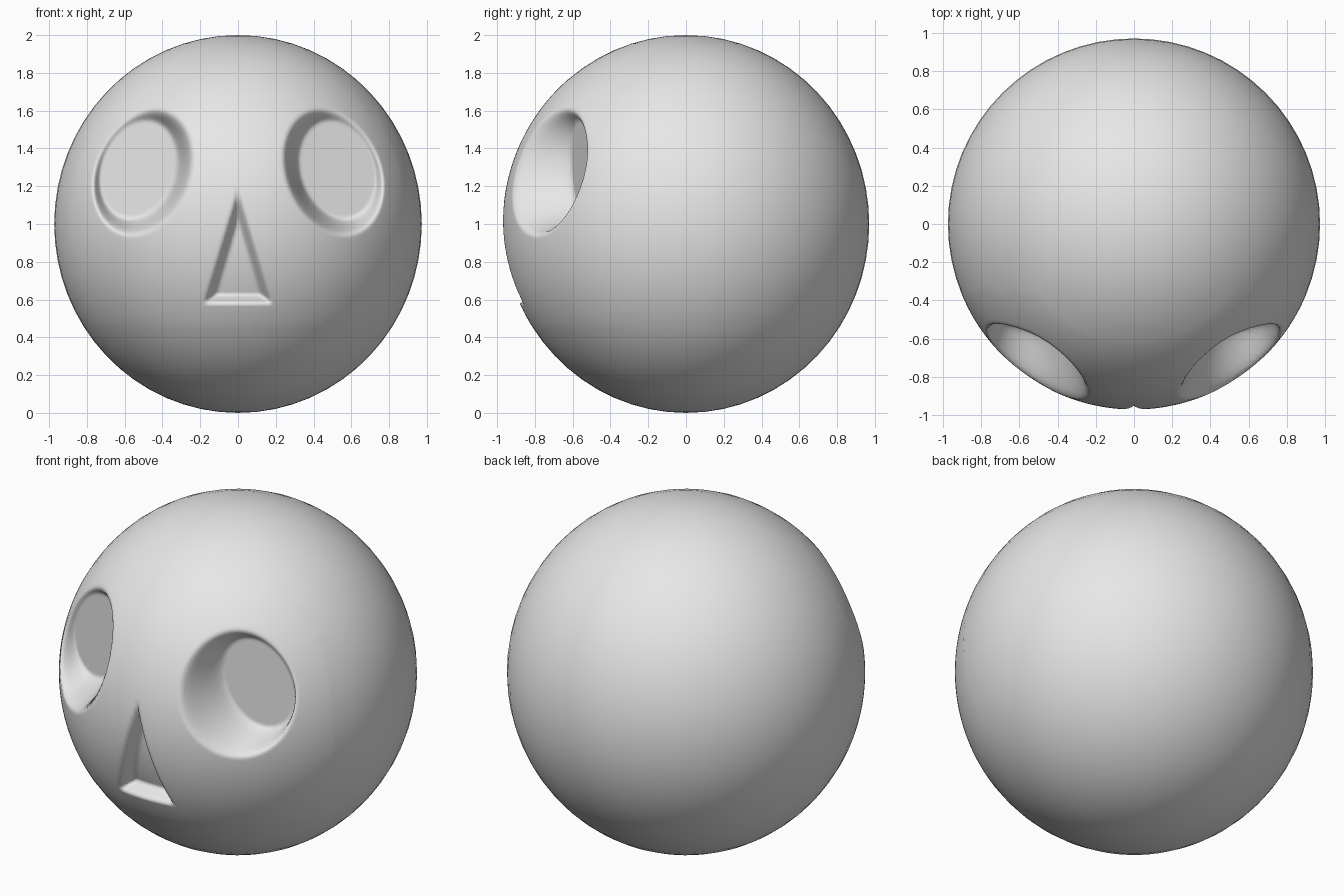
import bpy
import bmesh
import math
from mathutils import Vector

cube = bpy.data.objects.get("Cube")
if cube:
    bpy.data.objects.remove(cube, do_unlink=True)

RADII = Vector((0.973, 0.97, 1.0))
TILT = math.radians(20)


def ramp(value):
    """Smooth step from 0 to 1."""
    t = min(max(value, 0.0), 1.0)
    return t * t * (3 - 2 * t)


def project(co):
    """Put a point on the ellipsoid."""
    unit = Vector([c / r for c, r in zip(co, RADII)]).normalized()
    return Vector([c * r for c, r in zip(unit, RADII)])


def eye_mask(x, z):
    """Tilted oval, steep at the outer and upper rim, soft at the inner and lower."""
    dx, dz = abs(x) - 0.505, z - 0.28
    u = dx * math.cos(TILT) + dz * math.sin(TILT)
    v = dz * math.cos(TILT) - dx * math.sin(TILT)
    r = math.hypot(u / 0.25, v / 0.345)
    softness = 0.28 - 0.12 * u / 0.25
    return ramp((1.03 - r) / softness)


def nose_mask(x, z):
    """Triangle with its tip up."""
    side = 0.958 * abs(x) + 0.286 * (z - 0.18)
    base = -0.42 - z
    return ramp((0.005 - max(side, base)) / 0.055)


# Ball with a finer mesh on the face
bm = bmesh.new()
bmesh.ops.create_uvsphere(bm, u_segments=64, v_segments=32, radius=1)
front = [f for f in bm.faces
         if f.calc_center_median().y < -0.35 and -0.55 < f.calc_center_median().z < 0.75]
edges = list({e for f in front for e in f.edges})
bmesh.ops.subdivide_edges(bm, edges=edges, cuts=6, use_grid_fill=True)

# Eye sockets and nose hollow pressed into the face
for vert in bm.verts:
    x, y, z = vert.co = project(vert.co)
    if y < 0:
        floor = -0.56 + 0.25 * (abs(x) - 0.5)
        y += max(floor - y, 0.0) * eye_mask(x, z)
        y += 0.1 * nose_mask(x, z)
        vert.co.y = y
    vert.co.z += 1.0

bmesh.ops.recalc_face_normals(bm, faces=bm.faces)
for face in bm.faces:
    face.smooth = True
mesh = bpy.data.meshes.new("round_skull")
bm.to_mesh(mesh)
bm.free()
skull = bpy.data.objects.new("round_skull", mesh)
bpy.context.collection.objects.link(skull)

# Plain grey
grey = bpy.data.materials.new("plain_grey")
grey.use_nodes = True
color = (0.8, 0.8, 0.8, 1)
grey.diffuse_color = color
grey.node_tree.nodes["Principled BSDF"].inputs["Base Color"].default_value = color
mesh.materials.append(grey)
